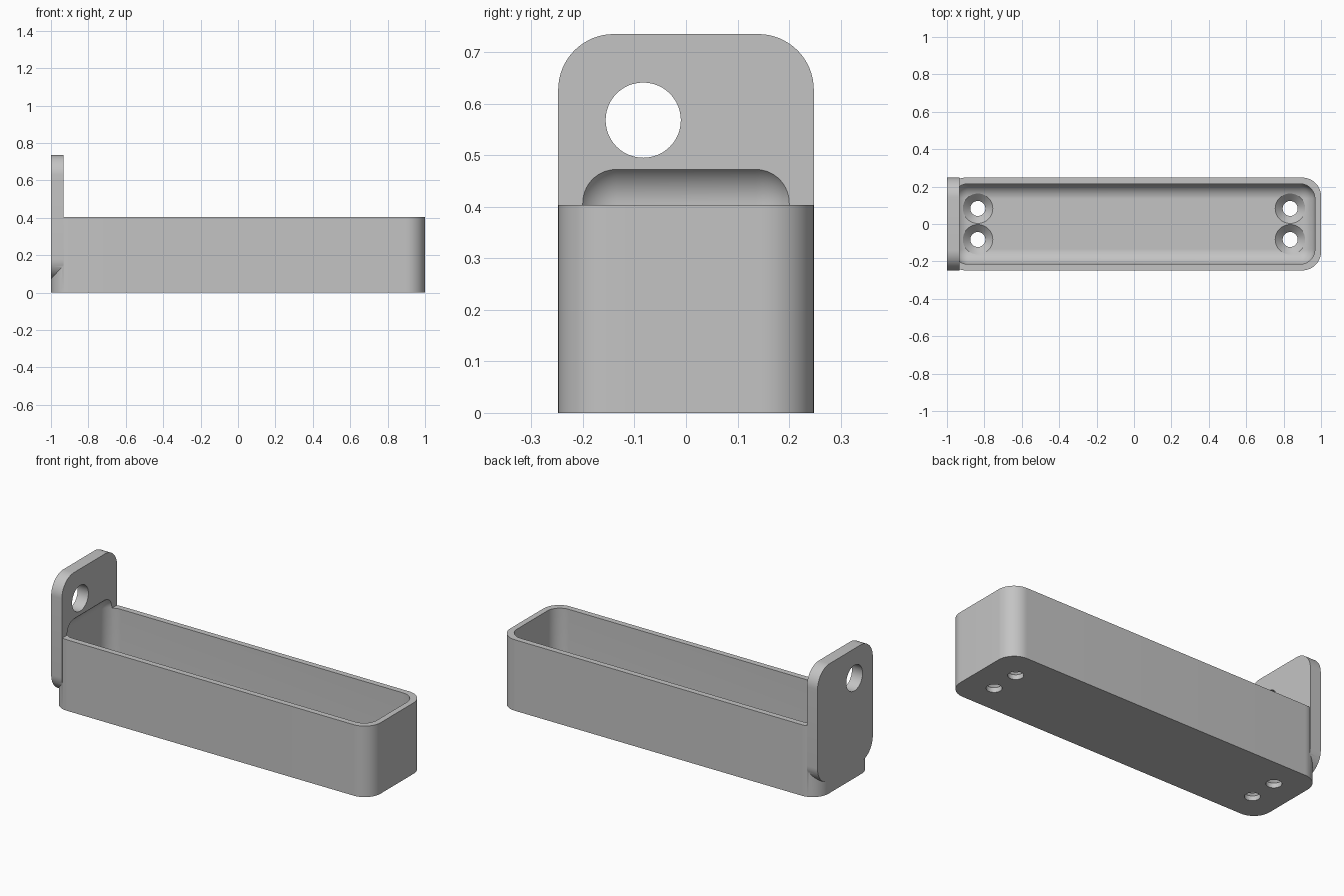
import bpy, bmesh
from math import sin, cos, pi
from mathutils import Matrix, Vector

default = bpy.data.objects.get("Cube")
if default:
    bpy.data.objects.remove(default, do_unlink=True)

HALF_W = 0.248      # half width of tray and tab
TAB = 0.067         # tab and floor thickness
WALL = 0.033        # tray wall thickness

grey = bpy.data.materials.new("plain grey")
grey.use_nodes = True
grey.diffuse_color = (0.55, 0.55, 0.55, 1)
grey.node_tree.nodes["Principled BSDF"].inputs["Base Color"].default_value = grey.diffuse_color


def finish(name, bm):
    bmesh.ops.recalc_face_normals(bm, faces=bm.faces)
    mesh = bpy.data.meshes.new(name)
    bm.to_mesh(mesh)
    bm.free()
    mesh.materials.append(grey)
    obj = bpy.data.objects.new(name, mesh)
    bpy.context.collection.objects.link(obj)
    return obj


def block(name, low, high, radius, round_edge, segments=16):
    """Box between two corners, rounded on the edges that pass the rule."""
    low, high = Vector(low), Vector(high)
    bm = bmesh.new()
    bmesh.ops.create_cube(bm, size=1)
    bmesh.ops.scale(bm, vec=high - low, verts=bm.verts)
    bmesh.ops.translate(bm, vec=(low + high) / 2, verts=bm.verts)
    edges = [e for e in bm.edges
             if round_edge((e.verts[0].co - e.verts[1].co).normalized())]
    bmesh.ops.bevel(bm, geom=edges, offset=radius, offset_type='OFFSET',
                    segments=segments, profile=0.5, affect='EDGES')
    return finish(name, bm)


def lathe(bm, profile, matrix, sides=48):
    """Closed turned solid from (radius, height) pairs."""
    rings = []
    for r, z in profile:
        rings.append([bm.verts.new(matrix @ Vector((r * cos(2 * pi * i / sides),
                                                    r * sin(2 * pi * i / sides), z)))
                      for i in range(sides)])
    for a, b in zip(rings, rings[1:]):
        for i in range(sides):
            j = (i + 1) % sides
            bm.faces.new((a[i], a[j], b[j], b[i]))
    bm.faces.new(rings[0][::-1])
    bm.faces.new(rings[-1])


def combine(target, tool, operation):
    mod = target.modifiers.new(operation.title(), 'BOOLEAN')
    mod.operation = operation
    mod.solver = 'EXACT'
    mod.object = tool
    bpy.context.view_layer.objects.active = target
    bpy.ops.object.modifier_apply(modifier=mod.name)
    bpy.data.objects.remove(tool, do_unlink=True)


# Tray body with rounded upright corners
tray = block("tray_with_hanging_tab", (-1, -HALF_W, 0), (1, HALF_W, 0.403), 0.1,
             lambda d: abs(d.z) > 0.9)

# Hanging tab at the end
tab = block("hanging_tab", (-1, -HALF_W, 0.07), (TAB - 1, HALF_W, 0.735), 0.108,
            lambda d: abs(d.x) > 0.9)
combine(tray, tab, 'UNION')

# Cavity, rounded on every edge and scooping into the tab
cavity = block("cavity_cutter", (WALL - 1, WALL - HALF_W, TAB),
               (1 - WALL, HALF_W - WALL, 0.487), 0.08, lambda d: True)
combine(tray, cavity, 'DIFFERENCE')

# Countersunk screw holes in the floor and the round hole in the tab
bm = bmesh.new()
screw = [(0.04, -0.05), (0.04, 0.027), (0.08, TAB), (0.08, 0.12)]
for x in (-0.835, 0.835):
    for y in (-0.083, 0.083):
        lathe(bm, screw, Matrix.Translation((x, y, 0)))
lathe(bm, [(0.073, -0.1), (0.073, 0.1)],
      Matrix.Translation((-0.967, -0.083, 0.568)) @ Matrix.Rotation(pi / 2, 4, 'Y'))
combine(tray, finish("hole_cutter", bm), 'DIFFERENCE')

# Smooth the rounds and keep the rims crisp
for o in bpy.context.selected_objects:
    o.select_set(False)
tray.select_set(True)
bpy.context.view_layer.objects.active = tray
bpy.ops.object.shade_smooth_by_angle(angle=pi / 6)
